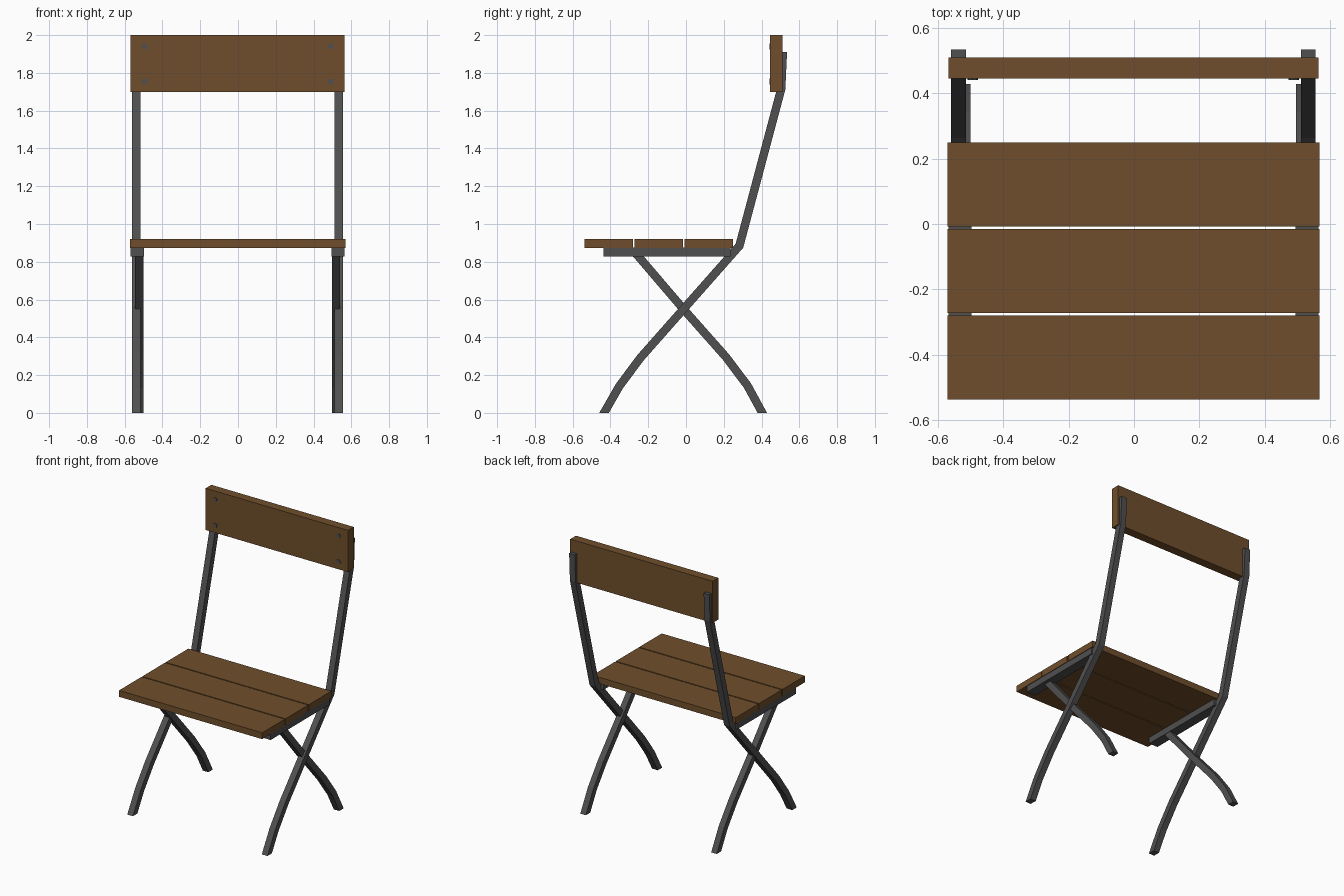
import bpy, bmesh, math
from mathutils import Vector

if "Cube" in bpy.data.objects:
    bpy.data.objects.remove(bpy.data.objects["Cube"])


def material(name, rgb):
    m = bpy.data.materials.new(name)
    m.diffuse_color = (*rgb, 1)
    m.use_nodes = True
    m.node_tree.nodes["Principled BSDF"].inputs["Base Color"].default_value = m.diffuse_color
    return m


WOOD = material("brown wood", (0.16, 0.076, 0.025))
METAL = material("dark grey metal", (0.08, 0.08, 0.08))


def finish(bm, name, mat):
    bmesh.ops.recalc_face_normals(bm, faces=bm.faces)
    me = bpy.data.meshes.new(name)
    bm.to_mesh(me)
    bm.free()
    me.materials.append(mat)
    ob = bpy.data.objects.new(name, me)
    bpy.context.collection.objects.link(ob)
    return ob


def box(name, x, y, z, mat):
    bm = bmesh.new()
    bmesh.ops.create_cube(bm, size=1)
    for v in bm.verts:
        for i, (lo, hi) in enumerate((x, y, z)):
            v.co[i] = hi if v.co[i] > 0 else lo
    return finish(bm, name, mat)


def bent_bar(name, path, x, thick, mat):
    """Flat bar following a y/z path with mitred bends and level-cut ends."""
    pts = [Vector(p) for p in path]
    dirs = [(b - a).normalized() for a, b in zip(pts, pts[1:])]
    left, right = [], []
    for i, p in enumerate(pts):
        if i in (0, len(pts) - 1):
            d = dirs[0] if i == 0 else dirs[-1]
            off = Vector((thick / 2 / abs(d.y), 0))
        else:
            n1, n2 = (Vector((d.y, -d.x)) for d in (dirs[i - 1], dirs[i]))
            m = (n1 + n2).normalized()
            off = m * (thick / 2 / m.dot(n1))
        left.append(p - off)
        right.append(p + off)
    bm = bmesh.new()
    rings = [[bm.verts.new((xx, q.x, q.y)) for xx, q in
              ((x[0], a), (x[0], b), (x[1], b), (x[1], a))]
             for a, b in zip(left, right)]
    for r, s in zip(rings, rings[1:]):
        for i in range(4):
            j = (i + 1) % 4
            bm.faces.new((r[i], r[j], s[j], s[i]))
    bm.faces.new(rings[0])
    bm.faces.new(rings[-1])
    return finish(bm, name, mat)


# Seat slats
for i, y in enumerate(((-0.537, -0.281), (-0.273, -0.015), (-0.007, 0.25))):
    box(f"seat_slat_{i + 1}", (-0.571, 0.569), y, (0.874, 0.92), WOOD)

# Backrest board
box("backrest", (-0.569, 0.565), (0.445, 0.51), (1.70, 2.0), WOOD)

# Side frames: long leg running up to the backrest, short leg crossing it, seat rail
long_path = [(-0.434, 0), (-0.352, 0.143), (-0.24, 0.293), (0.283, 0.885),
             (0.504, 1.715), (0.513, 1.91)]
short_path = [(0.404, 0), (0.325, 0.145), (0.212, 0.295), (-0.014, 0.55),
              (-0.285, 0.867)]
for side, s in (("left", -1), ("right", 1)):
    def span(a, b):
        return tuple(sorted((s * a - 0.002, s * b - 0.002)))
    bent_bar(f"long_leg_{side}", long_path, span(0.513, 0.558), 0.044, METAL)
    bent_bar(f"short_leg_{side}", short_path, span(0.499, 0.543), 0.044, METAL)
    box(f"seat_rail_{side}", span(0.496, 0.567), (-0.436, 0.235), (0.828, 0.875), METAL)

    # Bolt heads on the front of the backrest
    for tag, z in (("lower", 1.755), ("upper", 1.94)):
        bm = bmesh.new()
        bmesh.ops.create_cone(bm, cap_ends=True, segments=8, radius1=0.016,
                              radius2=0.016, depth=0.008)
        bolt = finish(bm, f"bolt_{side}_{tag}", METAL)
        bolt.rotation_euler.x = math.pi / 2
        bolt.location = (s * 0.492 - 0.002, 0.445, z)
